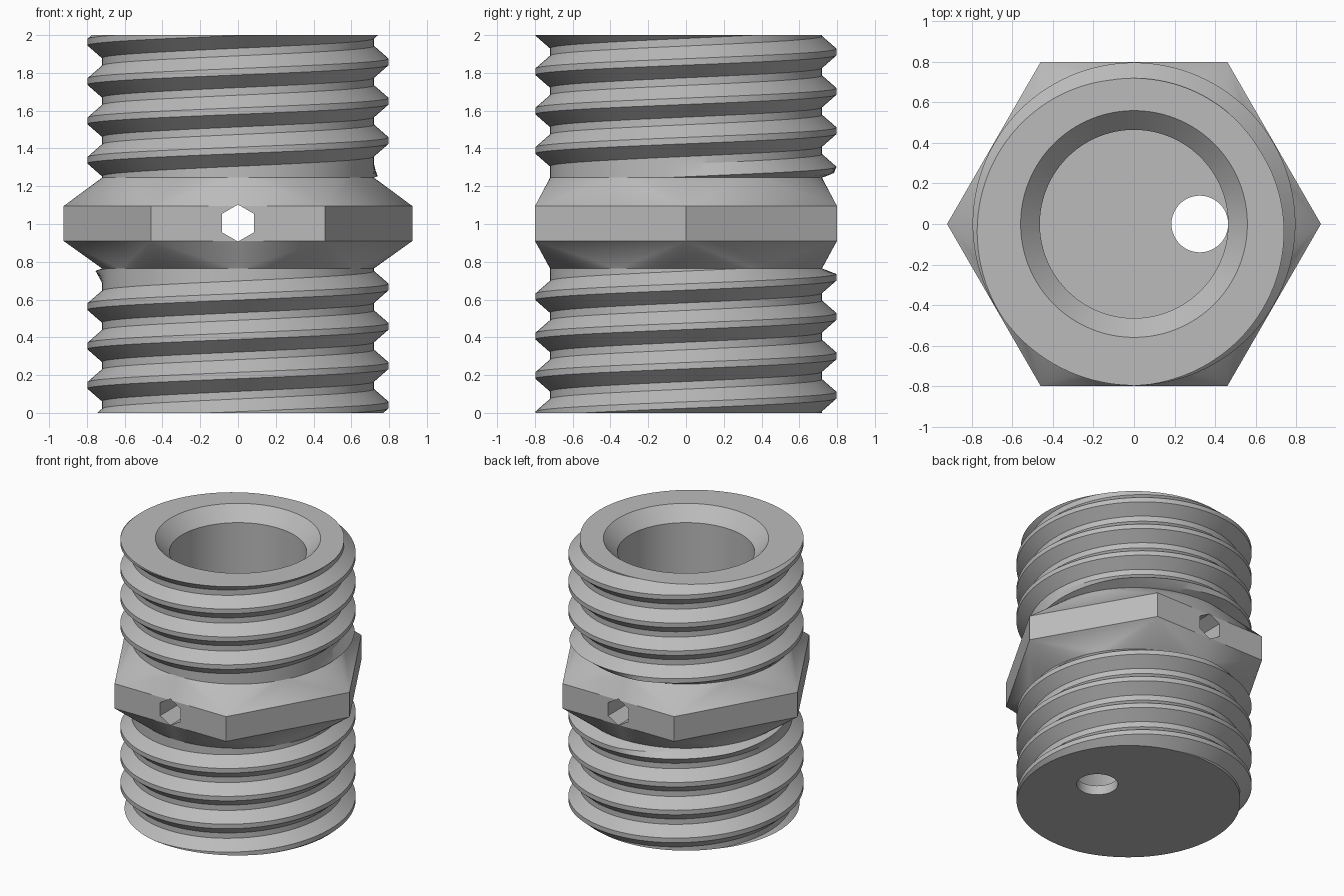
import bpy, bmesh, math

cube = bpy.data.objects.get("Cube")
if cube:
    bpy.data.objects.remove(cube)

STEPS = 120
PITCH, ROOT, CREST = 0.2083, 0.72, 0.797
BORE, WALL_Z, HEX_LOW, HEX_TOP = 0.465, 0.07, 0.765, 1.245
MID_Z = (HEX_LOW + HEX_TOP) / 2

metal = bpy.data.materials.new("grey_metal")
metal.use_nodes = True
grey = (0.5, 0.5, 0.5, 1)
metal.diffuse_color = grey
metal.node_tree.nodes["Principled BSDF"].inputs["Base Color"].default_value = grey


def make_object(name, bm):
    bmesh.ops.recalc_face_normals(bm, faces=bm.faces)
    mesh = bpy.data.meshes.new(name)
    bm.to_mesh(mesh)
    bm.free()
    mesh.materials.append(metal)
    obj = bpy.data.objects.new(name, mesh)
    bpy.context.collection.objects.link(obj)
    return obj


def ring(bm, radius, z, sides, x=0):
    return [bm.verts.new((x + radius * math.cos(math.tau * i / sides),
                          radius * math.sin(math.tau * i / sides), z)) for i in range(sides)]


def lathe(name, profile, sides, x=0):
    """Closed solid from (radius, z) pairs, bottom to top."""
    bm = bmesh.new()
    rings = [ring(bm, r, z, sides, x) for r, z in profile]
    for low, high in zip(rings, rings[1:]):
        for i in range(sides):
            k = (i + 1) % sides
            bm.faces.new((low[i], low[k], high[k], high[i]))
    bm.faces.new(rings[0])
    bm.faces.new(rings[-1])
    return make_object(name, bm)


def threaded_stub(name, z_low, z_high, crest_z, nut_z):
    """Right-handed screw thread, cut flat at both ends and fading out at the nut."""
    half_crest, half_root = 0.017, PITCH / 2 - 0.02

    def radius(z, turn):
        d = (z - crest_z - PITCH * turn + PITCH / 2) % PITCH - PITCH / 2
        height = (half_root - abs(d)) / (half_root - half_crest)
        fade = min(1, abs(z - nut_z) / 0.03)
        return ROOT + (CREST - ROOT) * max(0, min(1, height)) * fade

    first = math.floor((z_low - crest_z) / PITCH) - 2
    last = math.ceil((z_high - crest_z) / PITCH) + 1
    offsets = (-half_root, -half_crest, half_crest, half_root)
    levels = [crest_z + PITCH * k + d for k in range(first, last + 1) for d in offsets]
    bm = bmesh.new()
    columns = []
    for j in range(STEPS + 1):
        turn = j / STEPS
        a = math.tau * turn
        column = []
        for level in levels:
            z = min(z_high, max(z_low, level + PITCH * turn))
            r = radius(z, turn)
            column.append(bm.verts.new((r * math.cos(a), r * math.sin(a), z)))
        columns.append(column)
    for a, b in zip(columns, columns[1:]):
        for i in range(len(levels) - 1):
            bm.faces.new((a[i], b[i], b[i + 1], a[i + 1]))
    bmesh.ops.remove_doubles(bm, verts=bm.verts, dist=1e-5)
    bmesh.ops.holes_fill(bm, edges=[e for e in bm.edges if e.is_boundary], sides=0)
    return make_object(name, bm)


# Threaded ends
lower = threaded_stub("lower_thread", 0, HEX_LOW, 0.25, HEX_LOW)
upper = threaded_stub("upper_thread", HEX_TOP, 2, 1.65, HEX_TOP)

# Hexagonal nut, blended from round ends to six flats
bm = bmesh.new()
for z in (HEX_LOW, HEX_TOP):
    ring(bm, ROOT, z, STEPS)
for z in (0.91, 1.095):
    ring(bm, 0.923, z, 6)
hull = bmesh.ops.convex_hull(bm, input=bm.verts)
bmesh.ops.dissolve_limit(bm, angle_limit=0.002, verts=bm.verts, edges=bm.edges)
nut = make_object("hex_nut", bm)

# Cutters: chamfered bore, offset hole in the floor, hexagonal cross hole
bore = lathe("bore_cutter", [(BORE, WALL_Z), (BORE, 1.9), (0.56, 2), (0.56, 2.1)], 96)
drain = lathe("floor_hole_cutter", [(0.14, -0.1), (0.14, 0.3)], 48, x=0.325)
cross = lathe("cross_hole_cutter", [(0.098, -1), (0.098, 1)], 6)
cross.rotation_euler = (math.pi / 2, math.pi / 2, 0)
cross.location.z = MID_Z
cutters = (bore, drain, cross)

for part, tools in ((lower, (bore, drain)), (nut, (bore, cross)), (upper, (bore,))):
    bpy.ops.object.select_all(action="DESELECT")
    part.select_set(True)
    bpy.context.view_layer.objects.active = part
    for tool in tools:
        mod = part.modifiers.new(tool.name, "BOOLEAN")
        mod.operation, mod.solver, mod.object = "DIFFERENCE", "EXACT", tool
        bpy.ops.object.modifier_apply(modifier=mod.name)
    bpy.ops.object.shade_smooth_by_angle(angle=math.radians(20))

for tool in cutters:
    bpy.data.objects.remove(tool)
